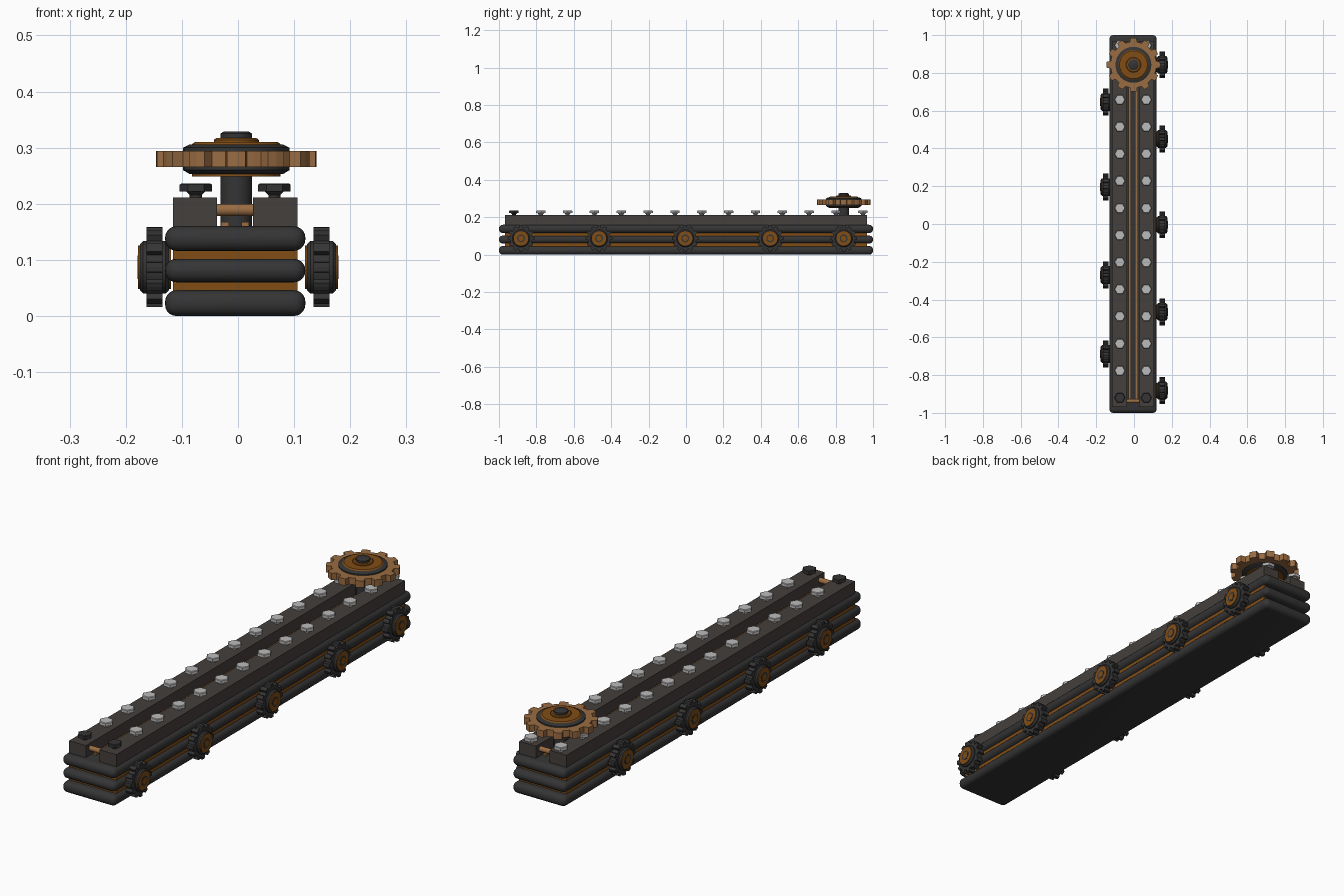
import bpy, bmesh
from math import pi, cos, sin
from mathutils import Matrix

if "Cube" in bpy.data.objects:
    bpy.data.objects.remove(bpy.data.objects["Cube"])

CX = -0.005  # centre line of the body


def mat(name, r, g, b):
    m = bpy.data.materials.new(name)
    m.diffuse_color = (r, g, b, 1)
    m.use_nodes = True
    m.node_tree.nodes["Principled BSDF"].inputs["Base Color"].default_value = m.diffuse_color
    return m


DARK = mat("dark_rubber", 0.035, 0.035, 0.036)
RAIL = mat("rail_metal", 0.058, 0.05, 0.045)
BROWN = mat("brown_metal", 0.22, 0.075, 0.008)
TAN = mat("tan_metal", 0.32, 0.15, 0.055)
STEEL = mat("light_steel", 0.5, 0.5, 0.5)


def finish(name, bm, m, xf=None, smooth=False):
    if xf is not None:
        bmesh.ops.transform(bm, matrix=xf, verts=bm.verts)
    bmesh.ops.recalc_face_normals(bm, faces=bm.faces)
    me = bpy.data.meshes.new(name)
    bm.to_mesh(me)
    bm.free()
    me.materials.append(m)
    ob = bpy.data.objects.new(name, me)
    bpy.context.collection.objects.link(ob)
    if smooth:
        bpy.ops.object.select_all(action='DESELECT')
        ob.select_set(True)
        bpy.context.view_layer.objects.active = ob
        bpy.ops.object.shade_smooth_by_angle(angle=0.6)
    return ob


def box(name, lo, hi, m, bevel=0):
    bm = bmesh.new()
    bmesh.ops.create_cube(bm, size=1)
    for v in bm.verts:
        v.co = [(a + b) / 2 + c * (b - a) for a, b, c in zip(lo, hi, v.co)]
    if bevel:
        bmesh.ops.bevel(bm, geom=bm.edges[:], offset=bevel, segments=5,
                        profile=0.5, affect='EDGES')
    return finish(name, bm, m, smooth=bevel > 0)


def lathe(name, prof, m, xf, n=32):
    # prof: (radius, height) points, closed with caps
    bm = bmesh.new()
    rings = [[bm.verts.new((r * cos(2 * pi * i / n), r * sin(2 * pi * i / n), z))
              for i in range(n)] for r, z in prof]
    for a, b in zip(rings, rings[1:]):
        for i in range(n):
            j = (i + 1) % n
            bm.faces.new((a[i], a[j], b[j], b[i]))
    bm.faces.new(rings[0])
    bm.faces.new(rings[-1])
    return finish(name, bm, m, xf, smooth=n > 8)


def toothed_ring(name, r_out, r_root, half, m, xf, teeth=12):
    bm = bmesh.new()
    pts = []
    for t in range(teeth):
        for f, r in ((-.30, r_root), (-.22, r_out), (0, r_out * 1.005), (.22, r_out),
                     (.30, r_root), (.5, r_root)):
            a = 2 * pi * (t + f) / teeth
            pts.append(bm.verts.new((r * cos(a), r * sin(a), -half)))
    face = bm.faces.new(pts)
    ext = bmesh.ops.extrude_face_region(bm, geom=[face])
    bmesh.ops.translate(bm, vec=(0, 0, 2 * half),
                        verts=[g for g in ext['geom'] if isinstance(g, bmesh.types.BMVert)])
    return finish(name, bm, m, xf)


# stacked rounded slabs with a brown core showing between them
for i, (z0, z1) in enumerate(((0, 0.046), (0.06, 0.102), (0.116, 0.16))):
    box(f"body_slab_{i}", (CX - 0.125, -1, z0), (CX + 0.125, 1, z1), DARK, 0.0205)
box("body_core", (CX - 0.111, -0.968, 0.01), (CX + 0.111, 0.968, 0.15), BROWN)

# top rails, groove strips and end pins
for s in (-1, 1):
    a, b = sorted((CX + s * 0.032, CX + s * 0.111))
    box("top_rail", (a, -0.968, 0.15), (b, 0.968, 0.211), RAIL)
    c = CX + s * 0.018
    box("groove_strip", (c - 0.007, -0.93, 0.157), (c + 0.007, 0.93, 0.168), TAN)
    lathe("end_pin", [(0.011, -0.034), (0.011, 0.034)], TAN,
          Matrix.Translation((CX, s * 0.937, 0.189)) @ Matrix.Rotation(pi / 2, 4, 'Y'), 16)

# hex bolts along both rails, the front pair dark
for i in range(14):
    for s in (-1, 1):
        m = DARK if i == 0 else STEEL
        xf = Matrix.Translation((CX + s * 0.07, -0.92 + i * 0.1435, 0.205))
        lathe("bolt_neck", [(0.011, 0), (0.011, 0.011), (0.018, 0.018)], m, xf, 12)
        lathe("bolt_head", [(0.029, 0.017), (0.029, 0.029), (0.026, 0.031)], m, xf, 6)

# large horizontal gear on its shaft
top = Matrix.Translation((CX + 0.002, 0.843, 0.28))
lathe("gear_shaft", [(0.028, -0.125), (0.028, -0.02)], DARK, top)
toothed_ring("large_gear", 0.142, 0.122, 0.0145, TAN, top)
lathe("large_gear_hub", [(0.083, -0.027), (0.095, -0.020), (0.095, 0.020), (0.083, 0.026)], DARK, top)
lathe("large_gear_plate", [(0.079, -0.031), (0.079, 0.026), (0.074, 0.030)], BROWN, top)
lathe("large_gear_collar", [(0.040, 0.027), (0.040, 0.034), (0.036, 0.037)], BROWN, top)
lathe("large_gear_cap", [(0.028, 0.03), (0.028, 0.045), (0.022, 0.049)], DARK, top)

# small vertical gears, staggered on the two long sides
sides = [(1, y) for y in (-0.882, -0.465, -0.004, 0.45, 0.843)]
sides += [(-1, y) for y in (-0.688, -0.27, 0.195, 0.645)]
for s, y in sides:
    xf = Matrix.Translation((s * 0.149, y, 0.087)) @ Matrix.Rotation(s * pi / 2, 4, 'Y')
    toothed_ring("side_gear", 0.071, 0.060, 0.0145, DARK, xf)
    lathe("side_gear_hub", [(0.041, -0.026), (0.047, -0.020), (0.047, 0.020), (0.041, 0.026)], DARK, xf)
    lathe("side_gear_plate", [(0.039, -0.03), (0.039, 0.029)], BROWN, xf)
    lathe("side_gear_ring", [(0.021, 0.02), (0.021, 0.0297)], DARK, xf, 24)
    lathe("side_gear_centre", [(0.014, 0.02), (0.014, 0.0303)], BROWN, xf, 24)
